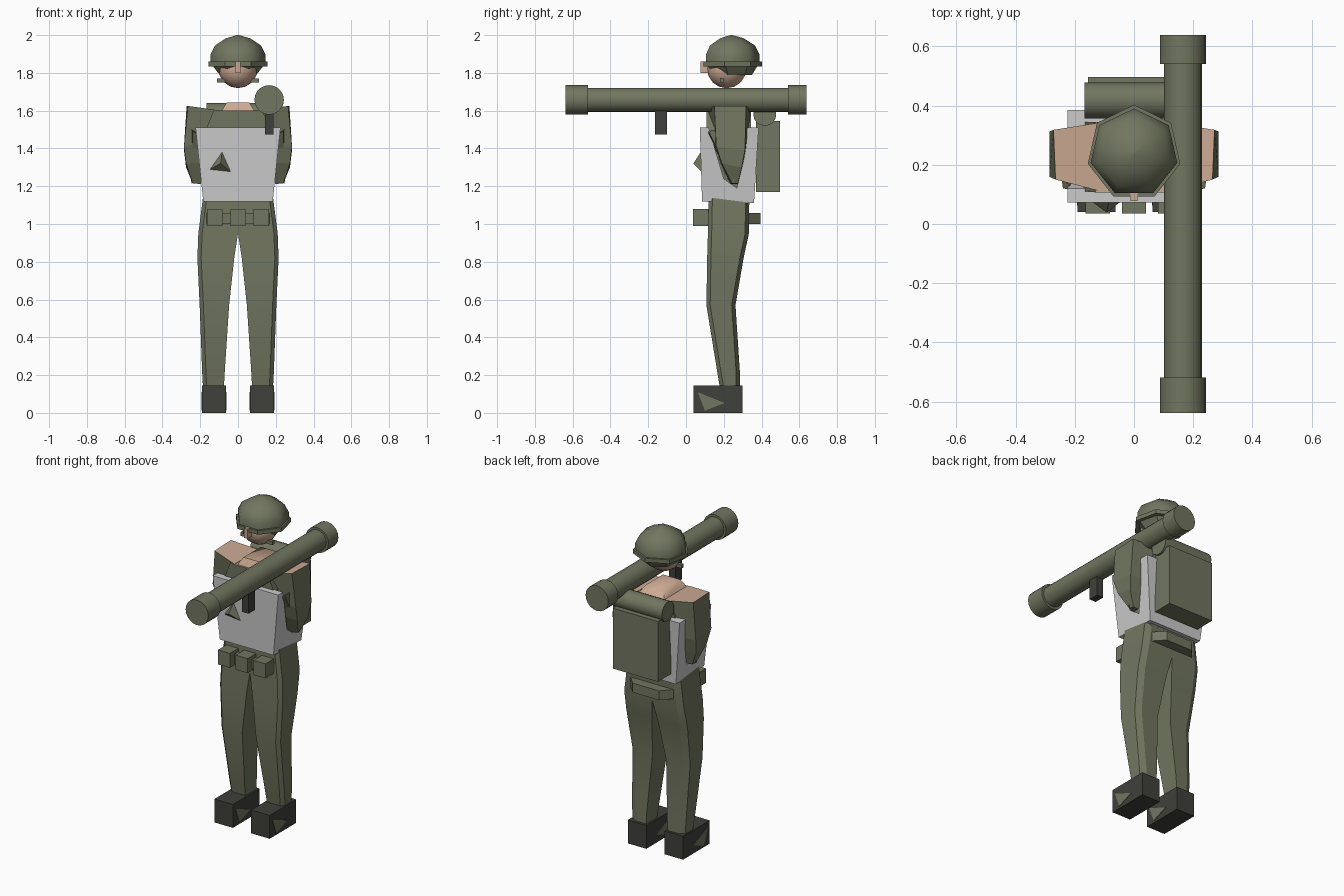
import bpy, bmesh, math
from mathutils import Vector

cube = bpy.data.objects.get("Cube")
if cube:
    bpy.data.objects.remove(cube)


def material(name, rgb):
    m = bpy.data.materials.new(name)
    m.use_nodes = True
    color = (*rgb, 1)
    m.diffuse_color = color
    m.node_tree.nodes["Principled BSDF"].inputs["Base Color"].default_value = color
    return m


OLIVE = material("olive cloth", (0.165, 0.18, 0.115))
SKIN = material("skin", (0.6, 0.4, 0.29))
VEST = material("pale grey", (0.6, 0.6, 0.6))
DARK = material("dark leather", (0.05, 0.05, 0.043))


def finish(name, bm, mats, smooth=None):
    bmesh.ops.recalc_face_normals(bm, faces=bm.faces)
    me = bpy.data.meshes.new(name)
    bm.to_mesh(me)
    bm.free()
    for m in mats:
        me.materials.append(m)
    ob = bpy.data.objects.new(name, me)
    bpy.context.collection.objects.link(ob)
    if smooth:
        bpy.ops.object.select_all(action="DESELECT")
        ob.select_set(True)
        bpy.context.view_layer.objects.active = ob
        bpy.ops.object.shade_smooth_by_angle(angle=math.radians(smooth))
    return ob


def loft(name, rings, mats, smooth=None, top=0):
    """Skin a list of equal-length point rings; the last cap takes material 'top'."""
    bm = bmesh.new()
    vs = [[bm.verts.new(p) for p in r] for r in rings]
    n = len(vs[0])
    for a, b in zip(vs, vs[1:]):
        for i in range(n):
            j = (i + 1) % n
            bm.faces.new((a[i], a[j], b[j], b[i]))
    bm.faces.new(vs[0])
    bm.faces.new(vs[-1]).material_index = top
    return finish(name, bm, mats, smooth)


def rect(x0, x1, y0, y1, z):
    return [(x0, y0, z), (x1, y0, z), (x1, y1, z), (x0, y1, z)]


def box(name, x, y, z, mat):
    return loft(name, [rect(*x, *y, z[0]), rect(*x, *y, z[1])], [mat])


def ngon(n, rx, ry, cy, z):
    return [(rx * math.sin(math.tau * i / n), cy + ry * math.cos(math.tau * i / n), z)
            for i in range(n)]


def rod(name, axis, stations, cx, c2, n, mat):
    """Round part along x or y; stations are (position, radius)."""
    rings = []
    for t, r in stations:
        ring = []
        for i in range(n):
            a = math.tau * i / n
            u, w = r * math.cos(a), r * math.sin(a)
            ring.append((t, cx + u, c2 + w) if axis == "x" else (cx + u, t, c2 + w))
        rings.append(ring)
    return loft(name, rings, [mat], 40)


def mirrored(points, s):
    return [(s * x, y, z) for x, y, z in points]


# Head, with nose and chin strap
bm = bmesh.new()
bmesh.ops.create_uvsphere(bm, u_segments=12, v_segments=8, radius=0.104)
bmesh.ops.translate(bm, verts=bm.verts, vec=(0, 0.215, 1.823))
finish("head", bm, [SKIN], 60)
box("nose", (-0.012, 0.012), (0.077, 0.13), (1.80, 1.86), SKIN)
box("chin_strap", (-0.11, 0.11), (0.18, 0.2), (1.748, 1.77), OLIVE)

# Seven-sided helmet
HY = 0.24
dome = [(1.845, 0.15), (1.895, 0.15), (1.945, 0.125), (1.983, 0.066), (2.0, 0.006)]
loft("helmet_dome", [ngon(7, r, r, HY, z) for z, r in dome], [OLIVE], 60)
loft("helmet_brim", [ngon(7, 0.16, 0.163, HY, z) for z in (1.835, 1.86)], [OLIVE])
loft("helmet_lining", [ngon(7, 0.1, 0.105, 0.245, 1.79),
                       ngon(7, 0.14, 0.14, HY, 1.84)], [OLIVE])

# Torso core and neck
loft("torso", [rect(-0.16, 0.16, 0.12, 0.335, 1.1),
               rect(-0.17, 0.17, 0.11, 0.345, 1.5),
               rect(-0.13, 0.13, 0.107, 0.345, 1.6)], [OLIVE, SKIN], top=1)
loft("neck", [rect(-0.09, 0.09, 0.115, 0.34, 1.595),
              rect(-0.06, 0.06, 0.14, 0.31, 1.643)], [SKIN], 60)

# Vest: side outline with deep armholes, narrowing to the waist
outline = [(0.085, 1.12), (0.36, 1.11), (0.385, 1.51), (0.325, 1.51),
           (0.27, 1.19), (0.2, 1.24), (0.12, 1.51), (0.073, 1.51)]


def vest_side(s):
    return [(s * (0.183 + (z - 1.11) * 0.105), y, z) for y, z in outline]


loft("vest", [vest_side(-1), vest_side(1)], [VEST])

# Arms with bare shoulder tops
for s, side in ((1, "left"), (-1, "right")):
    arm = [
        [(0.2, 0.235, 1.212), (0.24, 0.245, 1.215), (0.235, 0.275, 1.215), (0.2, 0.275, 1.212)],
        [(0.13, 0.18, 1.33), (0.275, 0.19, 1.32), (0.275, 0.295, 1.3), (0.13, 0.3, 1.3)],
        [(0.11, 0.15, 1.45), (0.286, 0.16, 1.41), (0.286, 0.312, 1.39), (0.11, 0.32, 1.39)],
        [(0.1, 0.107, 1.602), (0.265, 0.15, 1.625), (0.272, 0.318, 1.625), (0.1, 0.345, 1.602)],
    ]
    loft(side + "_upper_arm", [mirrored(r, s) for r in arm], [OLIVE, SKIN], top=1)
    # Forearm folded up from the elbow
    low = [(0.19, 0.235, 1.25), (0.245, 0.25, 1.215), (0.255, 0.26, 1.26)]
    high = [(0.2, 0.115, 1.47), (0.24, 0.12, 1.49), (0.245, 0.155, 1.5)]
    loft(side + "_forearm", [mirrored(low, s), mirrored(high, s)], [OLIVE])

# Sleeve tip pushing out of the vest front
loft("right_sleeve_tip",
     [[(-0.155, 0.085, 1.285), (-0.083, 0.085, 1.392), (-0.033, 0.085, 1.272)],
      [(-0.094, 0.04, 1.32), (-0.092, 0.04, 1.322), (-0.09, 0.04, 1.32)]], [OLIVE])

# Legs and boots
leg_levels = [  # inner x, outer x, front y, back y, height
    (0.075, 0.185, 0.18, 0.285, 0.13),
    (0.07, 0.19, 0.165, 0.285, 0.22),
    (0.047, 0.203, 0.108, 0.262, 0.57),
    (0.02, 0.215, 0.112, 0.305, 0.82),
    (0.0, 0.21, 0.116, 0.333, 0.95),
    (0.0, 0.185, 0.12, 0.335, 1.145),
]
for s, side in ((1, "left"), (-1, "right")):
    rings = []
    for x0, x1, y0, y1, z in leg_levels:
        bevel = 0.02
        ring = [(x0, y0, z), (x1 - bevel, y0, z), (x1, y0 + bevel, z),
                (x1 - 0.005, y1 - bevel, z), (x1 - 2 * bevel, y1, z), (x0, y1, z)]
        rings.append(mirrored(ring, s))
    loft(side + "_leg", rings, [OLIVE], 25)
    x = sorted((s * 0.063, s * 0.19))
    box(side + "_boot", x, (0.04, 0.3), (0, 0.145), DARK)
    # Triangular patches on both boot flanks
    tri = [(0.062, 0.11), (0.1, 0.012), (0.205, 0.052)]
    for label, px, d in (("inner", 0.063, -0.003), ("outer", 0.19, 0.003)):
        loft(f"{side}_boot_{label}_patch",
             [[(s * (px + k), y, z) for y, z in tri] for k in (0, d)], [OLIVE])

# Belt and pouches
loft("belt", [[(x, y, z) for x, y in
               ((-0.15, 0.08), (0.15, 0.08), (0.18, 0.15), (0.17, 0.31),
                (0.09, 0.395), (-0.09, 0.395), (-0.17, 0.31), (-0.18, 0.15))]
              for z in (1.0, 1.058)], [OLIVE])
for x, label in ((-0.122, "right"), (0, "middle"), (0.122, "left")):
    box(label + "_pouch", (x - 0.041, x + 0.041), (0.036, 0.125), (0.99, 1.08), OLIVE)

# Backpack and bedroll
box("backpack", (-0.155, 0.155), (0.37, 0.497), (1.17, 1.545), OLIVE)
rod("bedroll", "x", [(-0.168, 0.061), (0.168, 0.061)], 0.417, 1.58, 14, OLIVE)

# Shoulder tube with flared ends and grip
rod("launch_tube", "y", [(-0.6, 0.064), (0.6, 0.064)], 0.165, 1.657, 20, OLIVE)
for a, b, label in ((-0.638, -0.518, "front"), (0.54, 0.638, "rear")):
    rod(label + "_tube_collar", "y", [(a, 0.078), (b, 0.078)], 0.165, 1.657, 20, OLIVE)
box("tube_grip", (0.143, 0.188), (-0.165, -0.1), (1.475, 1.61), DARK)
